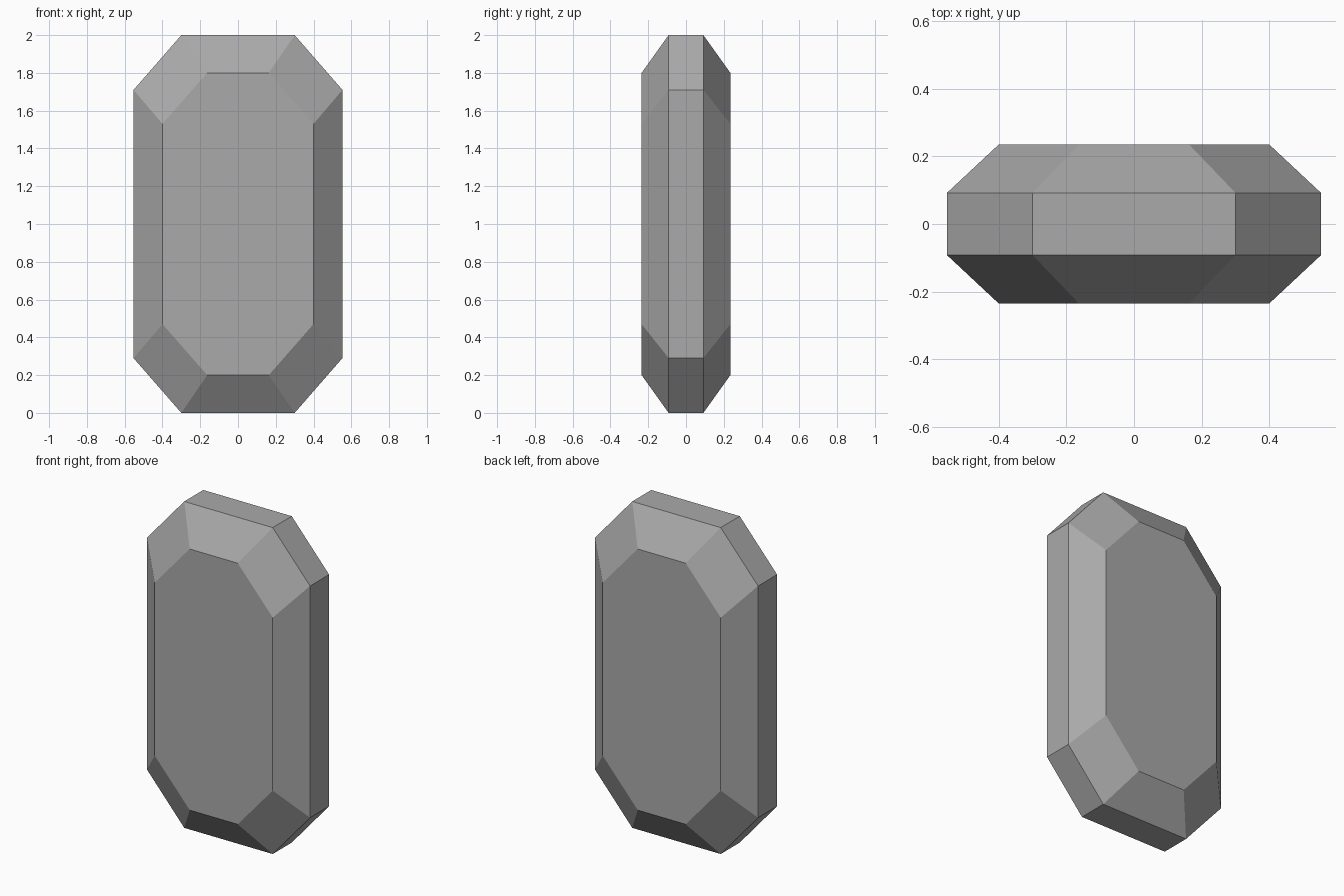
import bpy
import bmesh

cube = bpy.data.objects.get("Cube")
if cube:
    bpy.data.objects.remove(cube, do_unlink=True)

# Plain grey crystal material
GREY = (0.4, 0.4, 0.4, 1.0)
mat = bpy.data.materials.new("stone_grey")
mat.use_nodes = True
mat.diffuse_color = GREY
mat.node_tree.nodes["Principled BSDF"].inputs["Base Color"].default_value = GREY


def octagon(bm, y, half_w, half_h, flat_w, flat_h):
    """Ring of eight vertices: a rectangle with cut corners, centred at z = 1."""
    corner = [(flat_w, half_h), (half_w, flat_h)]
    pts = corner + [(x, -z) for x, z in reversed(corner)]
    pts += [(-x, -z) for x, z in pts]
    return [bm.verts.new((x, y, 1 + z)) for x, z in pts]


# Cut gem: girdle band with a bevelled crown on the front and back
bm = bmesh.new()
table = (0.4, 0.8, 0.163, 0.53)
girdle = (0.553, 1.0, 0.3, 0.71)
rings = [octagon(bm, y, *size) for y, size in
         ((-0.235, table), (-0.092, girdle), (0.092, girdle), (0.235, table))]
for a, b in zip(rings, rings[1:]):
    for i in range(8):
        j = (i + 1) % 8
        bm.faces.new((a[i], a[j], b[j], b[i]))
bm.faces.new(rings[0])
bm.faces.new(rings[-1])
bmesh.ops.recalc_face_normals(bm, faces=bm.faces)

mesh = bpy.data.meshes.new("cut_gem")
bm.to_mesh(mesh)
bm.free()
mesh.materials.append(mat)
gem = bpy.data.objects.new("cut_gem", mesh)
bpy.context.collection.objects.link(gem)
